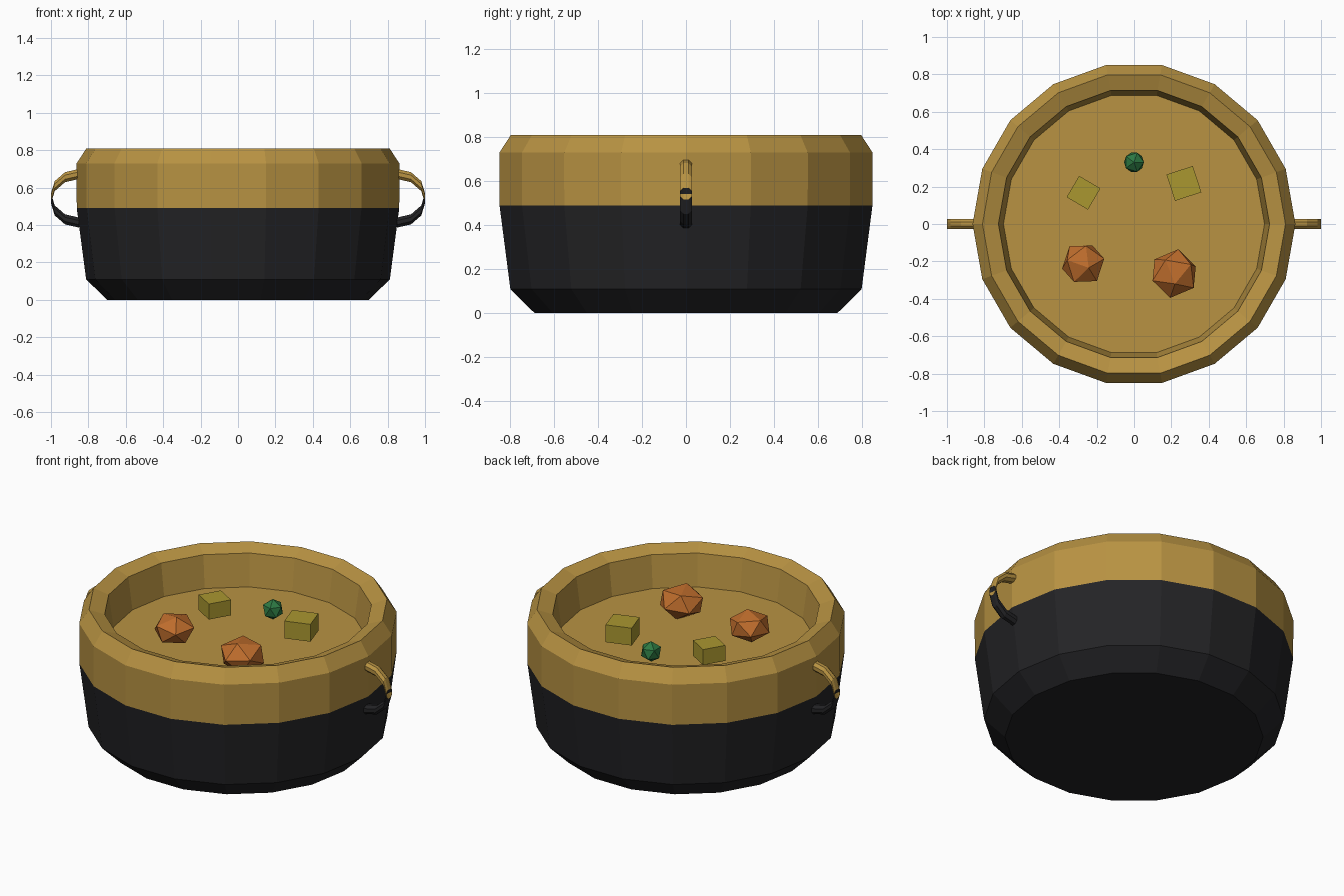
import bpy, bmesh
from math import sin, cos, pi, radians
from mathutils import Matrix, Euler

if "Cube" in bpy.data.objects:
    bpy.data.objects.remove(bpy.data.objects["Cube"])


def material(name, rgb):
    m = bpy.data.materials.new(name)
    m.diffuse_color = (*rgb, 1)
    m.use_nodes = True
    m.node_tree.nodes["Principled BSDF"].inputs["Base Color"].default_value = m.diffuse_color
    return m


gold = material("gold", (0.48, 0.29, 0.055))
black = material("black", (0.017, 0.017, 0.019))
orange = material("orange", (0.51, 0.15, 0.025))
green = material("green", (0.026, 0.19, 0.055))
olive = material("olive", (0.40, 0.31, 0.03))


def finish(name, bm, mats):
    bmesh.ops.recalc_face_normals(bm, faces=bm.faces)
    mesh = bpy.data.meshes.new(name)
    bm.to_mesh(mesh)
    bm.free()
    for m in mats:
        mesh.materials.append(m)
    obj = bpy.data.objects.new(name, mesh)
    bpy.context.collection.objects.link(obj)
    return obj


def loft(name, rings, mats, slots, cap_start=False, cap_end=False):
    """Skin closed rings of points; slots gives the material of each band."""
    bm = bmesh.new()
    vs = [[bm.verts.new(p) for p in ring] for ring in rings]
    n = len(vs[0])
    for a, b, slot in zip(vs, vs[1:], slots):
        for i in range(n):
            j = (i + 1) % n
            bm.faces.new((a[i], a[j], b[j], b[i])).material_index = slot
    if cap_start:
        bm.faces.new(vs[0]).material_index = slots[0]
    if cap_end:
        bm.faces.new(vs[-1]).material_index = slots[-1]
    return finish(name, bm, mats)


SIDES = 18


def circle(r, z):
    return [(r * cos(2 * pi * i / SIDES), r * sin(2 * pi * i / SIDES), z)
            for i in range(SIDES)]


# Pot: black bowl below, gold band and bevelled rim above
profile = [(0.70, 0), (0.812, 0.11), (0.862, 0.49), (0.863, 0.73),
           (0.81, 0.81), (0.725, 0.78), (0.698, 0.59)]
loft("pot", [circle(r, z) for r, z in profile], [gold, black],
     [1, 1, 0, 0, 0, 0], cap_start=True)

# Soup surface
bm = bmesh.new()
bm.faces.new([bm.verts.new(p) for p in circle(0.698, 0.59)])
soup = finish("soup", bm, [gold])

# Handles: upright octagon swept along a half loop, so the strap thins at the tip
for side, label in ((-1, "left"), (1, "right")):
    rings = []
    for k in range(7):
        a = radians(90 - 30 * k)
        x, z = 0.85 + 0.15 * cos(a), 0.543 + 0.13 * sin(a)
        rings.append([(side * x, 0.029 * cos(pi / 8 + i * pi / 4),
                       z + 0.029 * sin(pi / 8 + i * pi / 4)) for i in range(8)])
    loft(label + "_handle", rings, [gold, black], [0, 0, 0, 1, 1, 1],
         cap_start=True, cap_end=True)


# Floating pieces, flattened after rotation
def piece(name, mat, loc, size, flat, rot, cube=False):
    bm = bmesh.new()
    if cube:
        bmesh.ops.create_cube(bm, size=size)
    else:
        bmesh.ops.create_icosphere(bm, subdivisions=1, radius=size)
    turn = Euler([radians(d) for d in rot]).to_matrix().to_4x4()
    bm.transform(Matrix.Translation(loc) @ Matrix.Diagonal((1, 1, flat, 1)) @ turn)
    finish(name, bm, [mat])


piece("carrot_left", orange, (-0.272, -0.212, 0.675), 0.12, 0.72, (15, 10, 20))
piece("carrot_right", orange, (0.215, -0.265, 0.67), 0.132, 0.72, (20, -15, 40))
piece("green_pea", green, (0, 0.33, 0.655), 0.06, 1, (0, 0, 0))
piece("potato_left", olive, (-0.27, 0.167, 0.67), 0.132, 0.7, (0, 0, -30.5), True)
piece("potato_right", olive, (0.267, 0.217, 0.67), 0.148, 0.7, (0, 0, 18), True)
